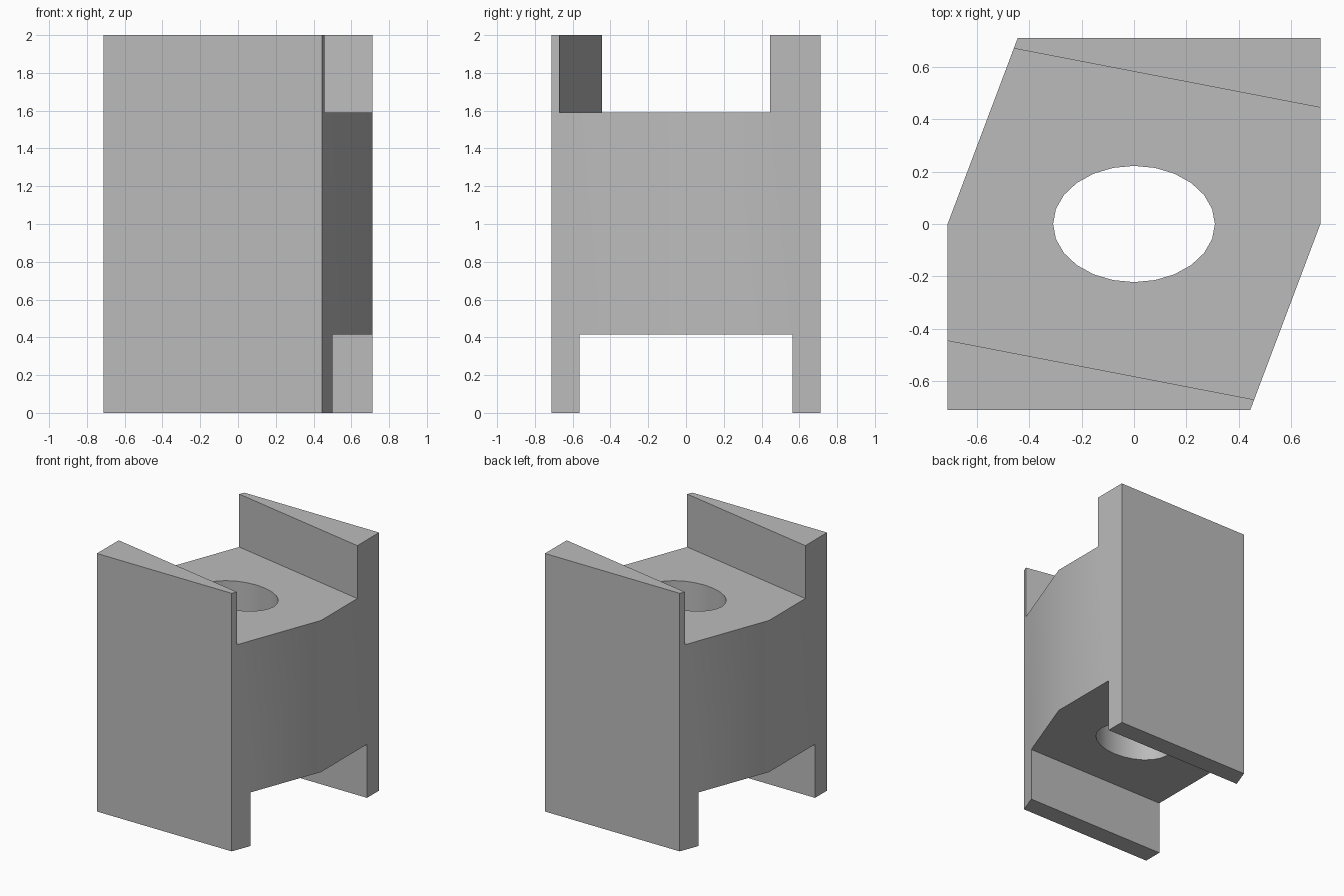
import bpy, bmesh, math

if "Cube" in bpy.data.objects:
    bpy.data.objects.remove(bpy.data.objects["Cube"])

grey = bpy.data.materials.new("plain grey")
grey.use_nodes = True
grey.diffuse_color = (0.5, 0.5, 0.5, 1)
grey.node_tree.nodes["Principled BSDF"].inputs["Base Color"].default_value = (0.5, 0.5, 0.5, 1)


def prism(name, outline, low, high):
    """Upright solid with the given plan outline."""
    bm = bmesh.new()
    base = bm.faces.new([bm.verts.new((x, y, low)) for x, y in outline])
    grown = bmesh.ops.extrude_face_region(bm, geom=[base])
    top = [v for v in grown["geom"] if isinstance(v, bmesh.types.BMVert)]
    bmesh.ops.translate(bm, verts=top, vec=(0, 0, high - low))
    bmesh.ops.recalc_face_normals(bm, faces=bm.faces[:])
    mesh = bpy.data.meshes.new(name)
    bm.to_mesh(mesh)
    bm.free()
    mesh.materials.append(grey)
    obj = bpy.data.objects.new(name, mesh)
    bpy.context.collection.objects.link(obj)
    return obj


def slot_outline(half_width, slope):
    """Strip running across x, turned by a slope."""
    half = [(-1, slope - half_width), (1, -slope - half_width)]
    return half + [(-x, -y) for x, y in half]


# Six-sided body, the same after a half turn
half_body = [(-0.712, -0.711), (0.444, -0.711), (0.712, 0)]
body = prism("spacer_body", half_body + [(-x, -y) for x, y in half_body], 0, 2)

# Skewed top slot, straight bottom slot and oval bore
angles = [math.tau * i / 24 for i in range(24)]
oval = [(0.309 * math.cos(a), 0.222 * math.sin(a)) for a in angles]
cutters = [
    prism("top_slot_cutter", slot_outline(0.582, -0.193 * -1), 1.59, 3),
    prism("bottom_slot_cutter", slot_outline(0.563, 0), -1, 0.415),
    prism("bore_cutter", oval, -2, 4),
]
bpy.context.view_layer.objects.active = body
for cutter in cutters:
    cut = body.modifiers.new(cutter.name, "BOOLEAN")
    cut.operation = "DIFFERENCE"
    cut.solver = "EXACT"
    cut.object = cutter
    bpy.ops.object.modifier_apply(modifier=cut.name)
for cutter in cutters:
    bpy.data.objects.remove(cutter)

# Soft side walls and bore, crisp rims
bpy.ops.object.select_all(action="DESELECT")
body.select_set(True)
bpy.ops.object.shade_smooth_by_angle(angle=math.radians(30))
